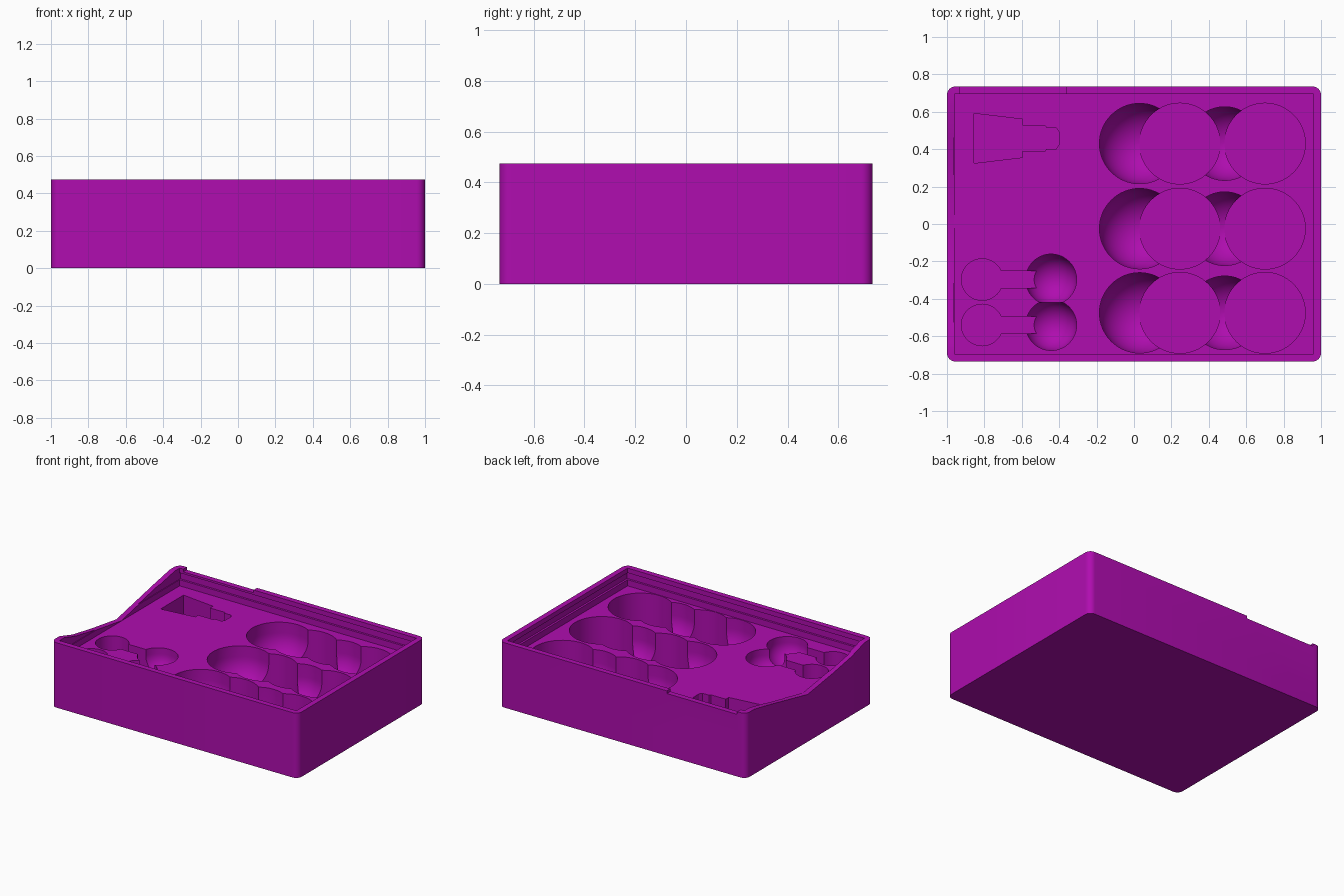
import bpy, bmesh, math

cube = bpy.data.objects.get("Cube")
if cube:
    bpy.data.objects.remove(cube, do_unlink=True)

HALF_Y, TOP, FLOOR = 0.735, 0.475, 0.345

# One plastic colour
mat = bpy.data.materials.new("magenta plastic")
mat.use_nodes = True
colour = (0.43, 0.004, 0.43, 1)
mat.diffuse_color = colour
mat.node_tree.nodes["Principled BSDF"].inputs["Base Color"].default_value = colour


def make_object(name, bm):
    bmesh.ops.recalc_face_normals(bm, faces=bm.faces)
    mesh = bpy.data.meshes.new(name)
    bm.to_mesh(mesh)
    bm.free()
    ob = bpy.data.objects.new(name, mesh)
    bpy.context.collection.objects.link(ob)
    mesh.materials.append(mat)
    return ob


def prism(name, outline, low, high, axis="z"):
    """Extrude an outline along z, or a y-z outline along x."""
    bm = bmesh.new()
    place = (lambda a, b, h: (a, b, h)) if axis == "z" else (lambda a, b, h: (h, a, b))
    rings = [[bm.verts.new(place(a, b, h)) for a, b in outline] for h in (low, high)]
    bm.faces.new(rings[0])
    bm.faces.new(rings[1])
    n = len(outline)
    for i in range(n):
        j = (i + 1) % n
        bm.faces.new((rings[0][i], rings[0][j], rings[1][j], rings[1][i]))
    return make_object(name, bm)


def rectangle(x0, x1, y0, y1):
    return [(x0, y0), (x1, y0), (x1, y1), (x0, y1)]


def circle(x, y, r, n=64):
    return [(x + r * math.cos(math.tau * i / n), y + r * math.sin(math.tau * i / n))
            for i in range(n)]


def bowl(name, x, y, r, bottom, n=64):
    """Round-bottomed well: half sphere with straight sides above."""
    bm = bmesh.new()
    bmesh.ops.create_uvsphere(bm, u_segments=n, v_segments=n // 2, radius=r)
    for v in bm.verts:
        if v.co.z > 1e-4:
            v.co.z += TOP
        v.co += type(v.co)((x, y, bottom + r))
    return make_object(name, bm)


# Outer block with rounded upright corners
radius = 0.045
outline = []
for k, (sx, sy) in enumerate([(1, 1), (-1, 1), (-1, -1), (1, -1)]):
    for i in range(9):
        a = math.pi / 2 * (k + i / 8)
        outline.append((sx * (1 - radius) + radius * math.cos(a),
                        sy * (HALF_Y - radius) + radius * math.sin(a)))
tray = prism("storage_tray", outline, 0, TOP)

# Recess inside the rim, with a lid groove under the lip
cutters = [
    prism("recess", rectangle(-0.96, 0.96, -0.695, 0.695), FLOOR, 0.6),
    prism("lid_groove", rectangle(-0.965, 0.975, -0.71, 0.71), 0.39, 0.44),
    prism("back_wall_step", rectangle(-0.93, -0.36, 0.68, 0.8), 0.455, 0.6),
]

# Sloping dip in the side wall
dip = [(-0.64, 0.475), (-0.49, 0.43), (-0.27, 0.39), (0.02, 0.347), (0.46, 0.44),
       (0.64, 0.475), (0.64, 0.6), (-0.64, 0.6)]
cutters.append(prism("side_dip", dip, -1.1, -0.94, "x"))

# Three rows of paired round wells
for y in (0.43, -0.025, -0.475):
    for x, r in ((0.03, 0.215), (0.485, 0.197)):
        cutters.append(bowl("round_well", x, y, r, 0.052))
    for x in (0.245, 0.70):
        cutters.append(prism("flat_well", circle(x, y, 0.216), 0.05, 0.6))

# Two spoon-shaped pockets
for y in (-0.297, -0.54):
    cutters.append(bowl("spoon_bowl", -0.443, y, 0.136, 0.165))
    cutters.append(prism("spoon_end", circle(-0.812, y, 0.111), 0.2, 0.6))
    cutters.append(prism("spoon_neck", rectangle(-0.78, -0.5, y - 0.045, y + 0.045), 0.2, 0.6))

# Tapered tool pocket, mirrored about its centre line
half = [(-0.855, 0.133), (-0.595, 0.102), (-0.595, 0.068), (-0.475, 0.068),
        (-0.468, 0.056), (-0.415, 0.056), (-0.402, 0.035)]
tool = [(x, 0.458 + w) for x, w in half] + [(x, 0.458 - w) for x, w in reversed(half)]
cutters.append(prism("tool_pocket", tool, 0.2, 0.6))

# Carve every pocket in turn, then drop the cutters
for c in cutters:
    mod = tray.modifiers.new(c.name, "BOOLEAN")
    mod.operation = "DIFFERENCE"
    mod.solver = "EXACT"
    mod.object = c
    graph = bpy.context.evaluated_depsgraph_get()
    carved = bpy.data.meshes.new_from_object(tray.evaluated_get(graph))
    tray.modifiers.clear()
    tray.data = carved
    bpy.data.objects.remove(c, do_unlink=True)

tray.data.materials.clear()
tray.data.materials.append(mat)

bpy.ops.object.select_all(action="DESELECT")
tray.select_set(True)
bpy.context.view_layer.objects.active = tray
bpy.ops.object.shade_smooth_by_angle(angle=math.radians(30))
